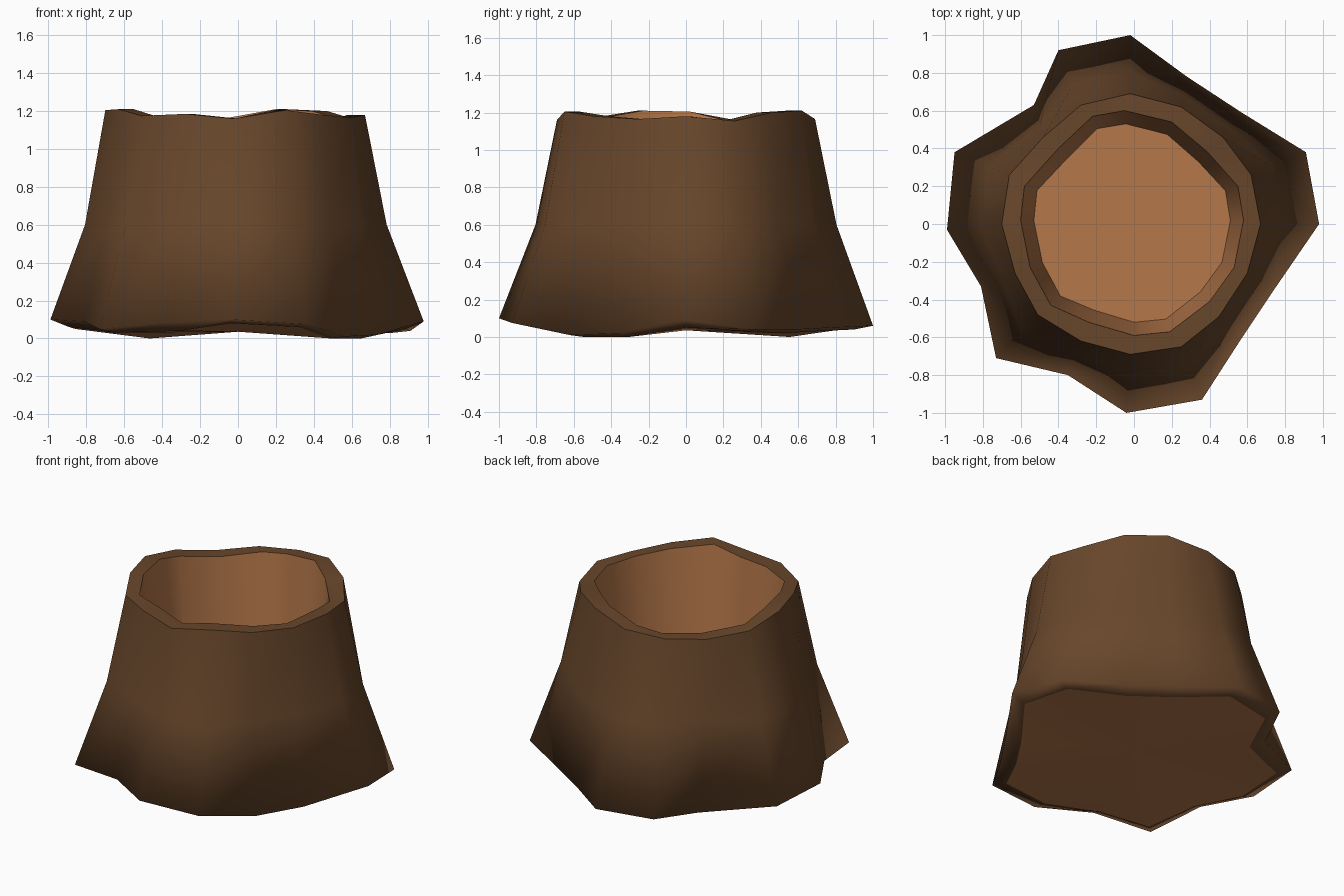
import bpy, bmesh, math

if "Cube" in bpy.data.objects:
    bpy.data.objects.remove(bpy.data.objects["Cube"])

def material(name, rgb):
    m = bpy.data.materials.new(name)
    m.diffuse_color = (*rgb, 1)
    m.use_nodes = True
    m.node_tree.nodes["Principled BSDF"].inputs["Base Color"].default_value = m.diffuse_color
    return m

bark = material("dark bark", (0.138, 0.062, 0.024))
wood = material("light inner wood", (0.46, 0.185, 0.068))

# 16-sided outlines, clockwise from the back: flared roots, rim, hollow opening
BASE = [(-.02, 1), (.28, .78), (.57, .59), (.91, .38), (.98, 0), (.74, -.35), (.56, -.62), (.36, -.93),
        (-.04, -1), (-.35, -.80), (-.73, -.71), (-.81, -.33), (-.99, -.03), (-.95, .38), (-.53, .63), (-.40, .92)]
RIM = [(-.02, .69), (.25, .62), (.47, .46), (.62, .26), (.67, 0), (.60, -.26), (.45, -.49), (.25, -.65),
       (-.02, -.69), (-.28, -.62), (-.51, -.48), (-.63, -.26), (-.70, 0), (-.66, .26), (-.48, .46), (-.28, .63)]
INNER = [(-.05, .60), (.20, .54), (.39, .38), (.55, .20), (.58, .02), (.53, -.23), (.40, -.41), (.19, -.57),
         (0, -.59), (-.24, -.52), (-.44, -.43), (-.55, -.23), (-.60, .02), (-.58, .20), (-.40, .40), (-.22, .57)]
BASE_Z = [.06, .05, .04, .04, .09, .02, .01, .075, .10, .085, .05, .09, .10, .09, .03, .06]
CUT_Z = [.04, .03, .02, .03, .05, 0, 0, .06, .08, .04, .03, .04, .06, .05, 0, .04]
RIM_Z = [1.165, 1.21, 1.20, 1.155, 1.18, 1.165, 1.18, 1.205, 1.16, 1.185, 1.175, 1.21, 1.205, 1.16, 1.13, 1.145]

def ring(outline, zs, inset=0.0):
    """Outline points at given heights, pulled inwards by a fixed distance."""
    pts = []
    for (x, y), z in zip(outline, zs):
        s = 1 - inset / math.hypot(x, y)
        pts.append((x * s, y * s, z))
    return pts

base = ring(BASE, BASE_Z)
cut = ring(BASE, CUT_Z, .10)
rim = ring(RIM, RIM_Z)
inner = ring(INNER, RIM_Z)
middle = [(r[0] + (b[0] - r[0]) * .37, r[1] + (b[1] - r[1]) * .37, .6) for r, b in zip(rim, base)]
floor = ring(INNER, [.38] * 16, .07)

def add(name, bm, mat):
    me = bpy.data.meshes.new(name)
    bm.to_mesh(me)
    bm.free()
    for p in me.polygons:
        p.use_smooth = True
    ob = bpy.data.objects.new(name, me)
    bpy.context.collection.objects.link(ob)
    me.materials.append(mat)

def loft(name, rings, mat):
    """Bridge successive rings with quads."""
    bm = bmesh.new()
    loops = [[bm.verts.new(p) for p in r] for r in rings]
    for a, b in zip(loops, loops[1:]):
        for i in range(len(a)):
            j = (i + 1) % len(a)
            bm.faces.new((a[j], a[i], b[i], b[j]))
    add(name, bm, mat)

def disc(name, pts, mat, up):
    """Fill a ring with a fan around its centre."""
    bm = bmesh.new()
    vs = [bm.verts.new(p) for p in pts]
    c = bm.verts.new((0, 0, sum(p[2] for p in pts) / len(pts)))
    for i in range(len(vs)):
        a, b = vs[i], vs[(i + 1) % len(vs)]
        bm.faces.new((b, a, c) if up else (a, b, c))
    add(name, bm, mat)

# Bark: rounded under the roots, flaring up to the trunk top
loft("trunk_bark", [cut, base, middle, rim], bark)
# Flat rim around the opening
loft("top_rim", [rim, inner], bark)
# Hollow wall and floor
loft("hollow_wall", [inner, floor], wood)
disc("hollow_floor", floor, wood, True)
# Cut underside
disc("underside", cut, wood, False)
